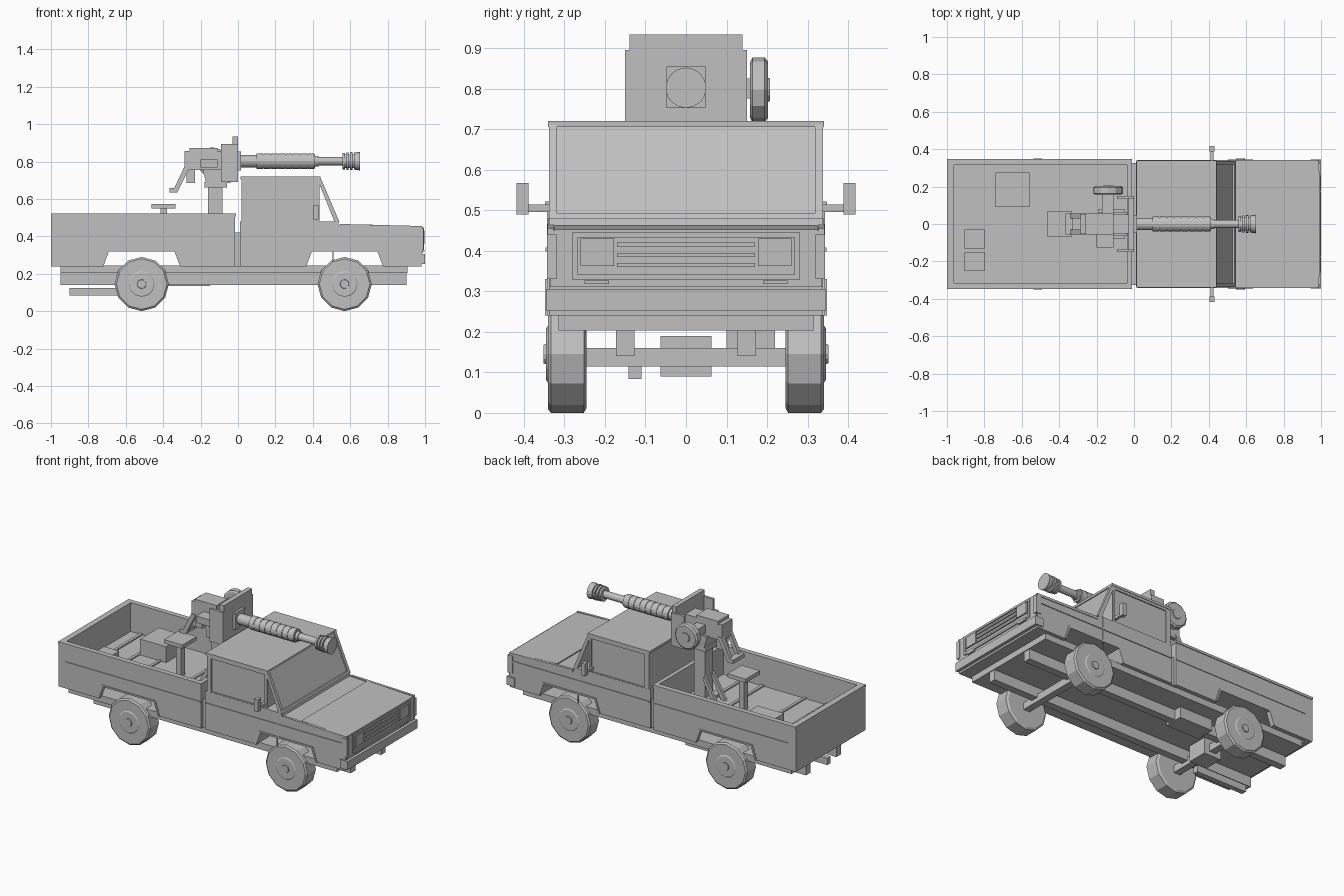
import bpy, bmesh, math
from mathutils import Vector

gray = bpy.data.materials.new("plain gray")
gray.diffuse_color = (0.53, 0.53, 0.53, 1)


def finish(name, bm):
    bmesh.ops.recalc_face_normals(bm, faces=bm.faces)
    me = bpy.data.meshes.new(name)
    bm.to_mesh(me)
    bm.free()
    me.materials.append(gray)
    ob = bpy.data.objects.new(name, me)
    bpy.context.collection.objects.link(ob)
    return ob


def box(name, x0, x1, y0, y1, z0, z1):
    bm = bmesh.new()
    bmesh.ops.create_cube(bm, size=1)
    for v in bm.verts:
        v.co = Vector(((x0 + x1) / 2 + v.co.x * (x1 - x0),
                       (y0 + y1) / 2 + v.co.y * (y1 - y0),
                       (z0 + z1) / 2 + v.co.z * (z1 - z0)))
    return finish(name, bm)


def pair(name, x0, x1, y0, y1, z0, z1):
    box(name + "_left", x0, x1, y0, y1, z0, z1)
    box(name + "_right", x0, x1, -y1, -y0, z0, z1)


def prism(name, pts, y0, y1):
    """Side profile in x, z extruded across y."""
    bm = bmesh.new()
    f = bm.faces.new([bm.verts.new((x, y0, z)) for x, z in pts])
    r = bmesh.ops.extrude_face_region(bm, geom=[f])
    for v in r["geom"]:
        if isinstance(v, bmesh.types.BMVert):
            v.co.y = y1
    return finish(name, bm)


def lathe(name, axis, origin, prof, n):
    """Closed solid from (distance, radius) rings along x or y."""
    bm = bmesh.new()
    rings = []
    for d, r in prof:
        ring = []
        for i in range(n):
            a = 2 * math.pi * i / n
            c, s = r * math.cos(a), r * math.sin(a)
            co = Vector((d, c, s)) if axis == "x" else Vector((c, d, s))
            ring.append(bm.verts.new(co + Vector(origin)))
        rings.append(ring)
    for a, b in zip(rings, rings[1:]):
        for i in range(n):
            j = (i + 1) % n
            bm.faces.new((a[i], a[j], b[j], b[i]))
    bm.faces.new(rings[0])
    bm.faces.new(rings[-1])
    return finish(name, bm)


RX, FX, WZ = -0.515, 0.57, 0.145


def arch(c):
    return [(c - .205, .24), (c - .175, .32), (c + .175, .32), (c + .205, .24)]


# cargo bed
bed = [(-1, .24)] + arch(RX) + [(-.015, .24), (-.015, .51), (-1, .51)]
for s in (-1, 1):
    prism("bed_side", bed, s * .318, s * .343)
    prism("bed_arch_lip", [(RX - .215, .24), (RX - .185, .33), (RX + .185, .33), (RX + .215, .24)]
          + arch(RX)[::-1], s * .342, s * .348)
box("tailgate", -1, -.965, -.319, .319, .24, .51)
box("bed_front_wall", -.035, -.015, -.319, .319, .24, .51)
box("bed_floor", -.97, -.03, -.319, .319, .32, .34)
for x in (-.89, -.75, -.6, -.31, -.17):
    box("bed_floor_rib", x - .009, x + .009, -.318, .318, .34, .348)
pair("bed_rim", -1, -.012, .316, .348, .507, .522)
box("bed_rim_rear", -1, -.962, -.317, .317, .507, .522)
box("bed_rim_front", -.037, -.012, -.317, .317, .507, .522)
box("bed_cab_link", -.02, .015, -.325, .325, .24, .42)

# front body, hood and cowl
body = [(.01, .24)] + arch(FX) + [(.98, .24), (.983, .45), (.66, .457),
                                 (.54, .46), (.535, .48), (.01, .48)]
prism("front_body", body, -.338, .338)
prism("hood_panel", [(.665, .452), (.985, .444), (.985, .452), (.665, .464)], -.325, .325)
for s in (-1, 1):
    prism("fender_edge", [(.545, .45), (.985, .44), (.985, .455), (.545, .466)], s * .327, s * .342)
    prism("front_arch_lip", [(FX - .215, .24), (FX - .185, .33), (FX + .185, .33), (FX + .215, .24)]
          + arch(FX)[::-1], s * .337, s * .343)
pair("bed_trim", -.95, -.02, .342, .347, .398, .408)
pair("front_trim", .015, .98, .337, .343, .398, .408)
pair("door_seam", .505, .511, .337, .341, .25, .48)

# cab
box("cab", .02, .43, -.33, .33, .47, .705)
box("roof", .014, .442, -.34, .34, .705, .72)
pair("door_frame_rear", .02, .05, .329, .337, .48, .705)
pair("door_frame_front", .42, .435, .329, .337, .48, .705)
pair("door_frame_top", .05, .42, .329, .337, .69, .705)
pair("door_frame_bottom", .05, .42, .329, .337, .47, .485)
prism("windshield", [(.422, .71), (.434, .71), (.53, .485), (.518, .48)], -.322, .322)
for s in (-1, 1):
    prism("windshield_pillar", [(.422, .712), (.442, .712), (.542, .478), (.516, .478)],
          s * .318, s * .338)
prism("windshield_sill", [(.512, .478), (.542, .478), (.536, .492), (.512, .492)], -.319, .319)

# mirrors
pair("mirror_arm", .41, .425, .33, .4, .496, .514)
pair("mirror", .405, .43, .388, .418, .49, .567)

# grille, headlights and bumper
box("grille_panel", .975, .988, -.335, .335, .31, .45)
box("grille_top", .985, .995, -.28, .28, .433, .446)
box("grille_bottom", .985, .995, -.28, .28, .328, .341)
pair("grille_end", .985, .995, .268, .28, .341, .433)
pair("headlight", .985, .997, .178, .26, .362, .43)
for z in (.365, .39, .415):
    box("grille_bar", .985, .996, -.17, .17, z - .005, z + .005)
pair("fender_cap", .96, .993, .32, .343, .33, .44)
box("bumper", .945, 1, -.345, .345, .252, .305)
pair("bumper_lamp", .985, .997, .19, .25, .318, .326)

# chassis
box("floor_pan", -.95, .905, -.315, .315, .203, .245)
pair("frame_rail", -.95, .9, .127, .173, .14, .205)
box("fuel_tank", -.38, -.15, .1, .22, .135, .205)
box("exhaust_pipe", -.9, -.55, -.142, -.11, .083, .125)
for x in (RX, FX):
    box("axle", x - .022, x + .022, -.26, .26, .115, .16)
box("differential", RX - .06, RX + .06, -.063, .063, .09, .19)

# wheels with stepped hubs
for x in (RX, FX):
    for s in (-1, 1):
        lathe("wheel", "y", (x, 0, WZ),
              [(s * .245, .132), (s * .252, .145), (s * .333, .145), (s * .341, .135),
               (s * .341, .07), (s * .345, .064)], 12)
        lathe("hub", "y", (x, 0, WZ), [(s * .34, .026), (s * .351, .023)], 12)

# bed cargo and gunner seat
box("crate", -.74, -.56, .09, .275, .34, .44)
for y in (-.08, -.2):
    box("small_box", -.905, -.8, y - .05, y + .05, .34, .395)
box("seat", -.462, -.335, -.07, .07, .548, .572)
box("seat_stem", -.415, -.38, -.02, .02, .34, .55)

# pedestal
box("pedestal_base", -.19, -.05, -.08, .08, .34, .36)
box("pedestal_post", -.16, -.082, -.04, .04, .34, .665)
box("pedestal_plate", -.18, -.06, -.06, .06, .66, .69)
for s in (-1, 1):
    prism("pedestal_brace", [(-.25, .34), (-.22, .34), (-.15, .48), (-.16, .5)],
          s * .03, s * .05)

# gun body and grips
prism("gun_cradle", [(-.17, .685), (-.04, .685), (-.04, .76), (-.19, .76)], -.065, .065)
box("gun_receiver", -.285, -.02, -.05, .05, .755, .855)
box("gun_top_cover", -.26, -.11, -.055, .055, .85, .873)
box("trigger_guard", -.275, -.23, -.025, .025, .685, .76)
for s in (-1, 1):
    prism("gun_grip", [(-.255, .775), (-.285, .775), (-.34, .66), (-.365, .655),
                       (-.365, .635), (-.325, .635)], s * .03, s * .055)
box("grip_crossbar", -.365, -.325, -.055, .055, .635, .658)
box("side_box", -.2, -.11, -.125, -.045, .768, .81)
box("drum_mount", -.17, -.11, .045, .165, .775, .825)
lathe("ammo_drum", "y", (-.138, 0, .797),
      [(.158, .068), (.164, .08), (.194, .08), (.202, .07), (.202, .03), (.207, .028)], 12)

# shield
box("shield", -.03, 0, -.14, .14, .69, .934)
pair("shield_flap", -.092, 0, .134, .15, .69, .895)

# barrel with ringed sleeve and muzzle
box("barrel_mount", 0, .015, -.048, .048, .752, .854)
prof = [(0, .033), (.1, .033)]
for i in range(8):
    a = .1 + i * .039
    prof += [(a, .041), (a + .034, .041), (a + .034, .038), (a + .039, .038)]
prof += [(.412, .022), (.56, .022)]
for i in range(3):
    a = .56 + i * .02
    prof += [(a, .044 + i * .002), (a + .012, .044 + i * .002), (a + .012, .036), (a + .02, .036)]
prof += [(.62, .045), (.652, .05)]
barrel = lathe("barrel", "x", (0, 0, .802), prof, 16)
lathe("barrel_collar", "x", (0, 0, .802), [(.41, .028), (.43, .028)], 16)
